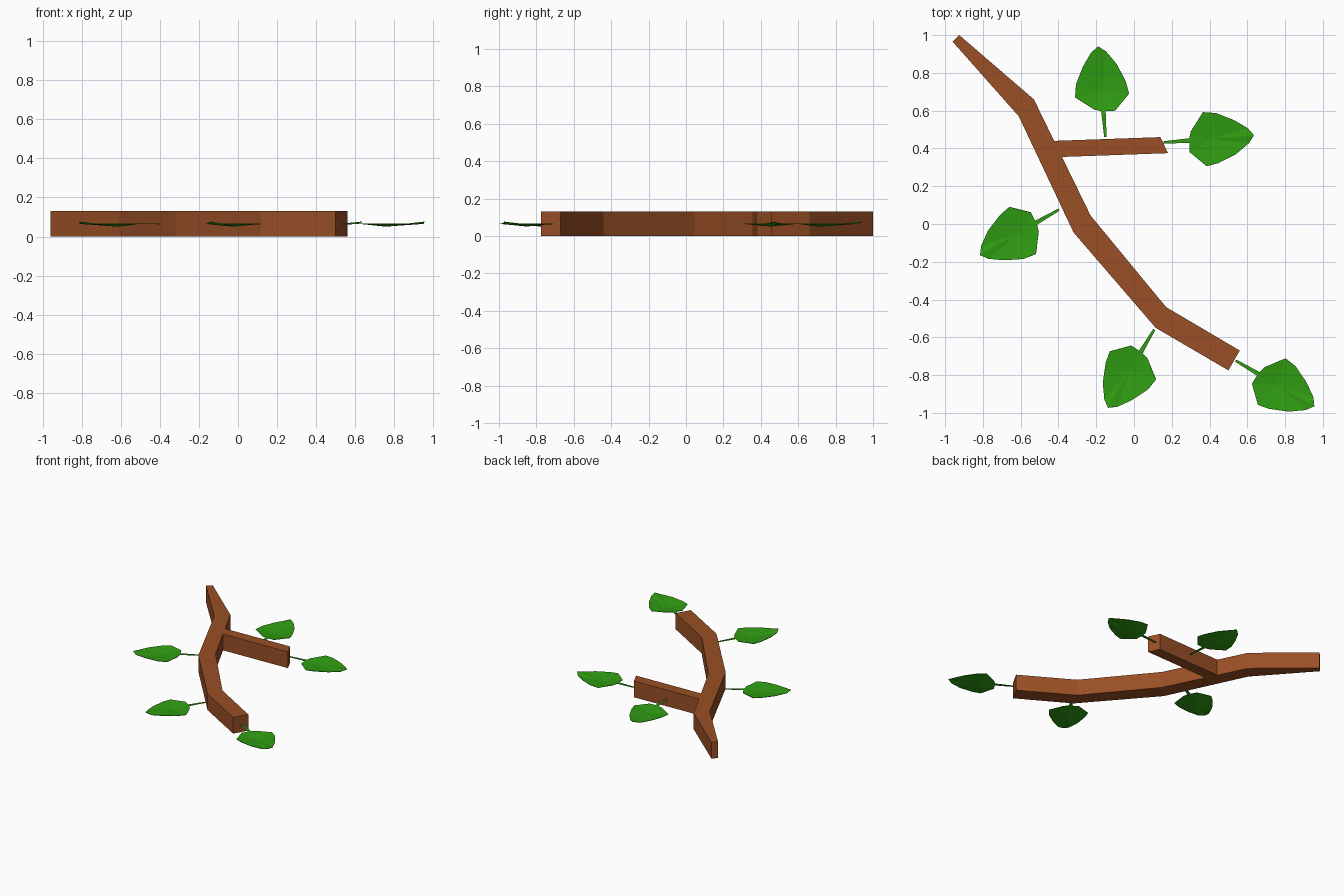
import bpy, math
from mathutils import Vector, Matrix

if "Cube" in bpy.data.objects:
    bpy.data.objects.remove(bpy.data.objects["Cube"])


def material(name, rgb):
    m = bpy.data.materials.new(name)
    m.diffuse_color = (*rgb, 1)
    m.use_nodes = True
    m.node_tree.nodes["Principled BSDF"].inputs["Base Color"].default_value = m.diffuse_color
    return m


bark = material("bark brown", (0.32, 0.079, 0.019))
green = material("leaf green", (0.029, 0.34, 0.006))
HEIGHT = 0.13


def make(name, verts, faces, mat):
    mesh = bpy.data.meshes.new(name)
    mesh.from_pydata(verts, [], faces)
    mesh.materials.append(mat)
    ob = bpy.data.objects.new(name, mesh)
    bpy.context.collection.objects.link(ob)
    return ob


def branch(name, sections):
    """Box-section limb through (left xy, right xy) edge pairs."""
    verts, faces = [], []
    for (lx, ly), (rx, ry) in sections:
        verts += [(lx, ly, 0), (rx, ry, 0), (rx, ry, HEIGHT), (lx, ly, HEIGHT)]
    n = len(sections)
    for s in range(n - 1):
        for k in range(4):
            a, b = 4 * s + k, 4 * s + (k + 1) % 4
            faces.append((a, a + 4, b + 4, b))
    faces += [(0, 1, 2, 3), tuple(4 * (n - 1) + k for k in (3, 2, 1, 0))]
    ob = make(name, verts, faces, bark)
    # consistent outward normals
    import bmesh
    bm = bmesh.new()
    bm.from_mesh(ob.data)
    bmesh.ops.recalc_face_normals(bm, faces=bm.faces)
    bm.to_mesh(ob.data)
    bm.free()


# Crooked main branch and straight side twig
branch("main_branch", [((-0.96, 0.965), (-0.925, 1.0)), ((-0.61, 0.57), (-0.53, 0.66)),
                       ((-0.32, -0.045), (-0.23, 0.045)), ((0.115, -0.55), (0.17, -0.44)),
                       ((0.50, -0.775), (0.56, -0.67))])
branch("side_branch", [((-0.382, 0.355), (-0.424, 0.44)), ((0.18, 0.375), (0.14, 0.46))])

# Leaf outline relative to its tip, counted clockwise (hundredths)
OUTLINE = [(0, 0), (4.2, -2.6), (10, -9.5), (14.8, -19), (16.4, -25), (9, -34), (4, -34.2),
           (1.6, -34.2), (-2.1, -33.4), (-12.2, -27), (-11.7, -20), (-8, -10.6), (-3.7, -3.2)]


def leaf(name, tip, angle):
    n = len(OUTLINE)
    verts = [Vector((x / 100, y / 100, 0.066)) for x, y in OUTLINE]
    verts[0].z = 0.075
    verts += [Vector((0.02, -0.23, 0.052)),                                    # sunken middle
              Vector((0.045, -0.48, 0.064)), Vector((0.032, -0.48, 0.064))]    # stem end
    faces = [((i + 1) % n, i, n) for i in range(n)]
    faces.append((6, n + 1, n + 2, 7)[::-1])
    rot = Matrix.Rotation(math.radians(angle), 4, 'Z')
    ob = make(name, [rot @ v + Vector((*tip, 0)) for v in verts], faces, green)
    mod = ob.modifiers.new("thin", 'SOLIDIFY')
    mod.thickness = 0.003
    mod.offset = 0


for name, tip, angle in [("top_leaf", (-0.19, 0.94), 0), ("right_leaf", (0.635, 0.47), -90),
                         ("left_leaf", (-0.815, -0.165), 115.4),
                         ("lower_leaf", (-0.138, -0.973), 144.8),
                         ("end_leaf", (0.955, -0.965), 235.3)]:
    leaf(name, tip, angle)
